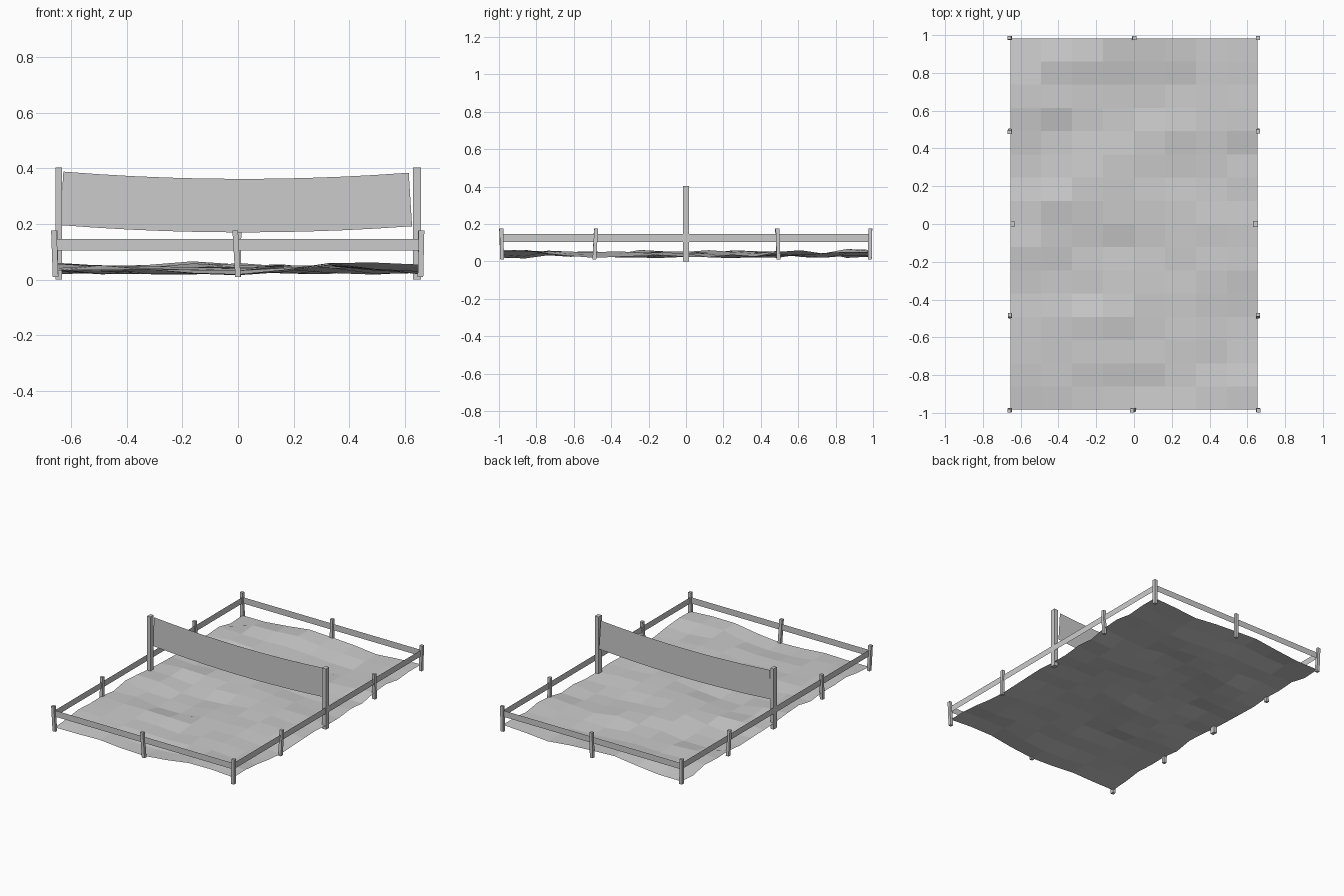
import bpy, random
from math import sin
from mathutils import Vector

if "Cube" in bpy.data.objects:
    bpy.data.objects.remove(bpy.data.objects["Cube"])

random.seed(4)
W, D = 0.655, 0.983


def mesh_object(name, verts, faces):
    me = bpy.data.meshes.new(name)
    me.from_pydata(verts, [], faces)
    me.update()
    ob = bpy.data.objects.new(name, me)
    bpy.context.collection.objects.link(ob)
    return ob


def sheet(name, nx, ny, point):
    """Open quad grid whose points come from point(u, v)."""
    verts = [point(i / nx, j / ny) for j in range(ny + 1) for i in range(nx + 1)]
    r = nx + 1
    faces = [(j * r + i, j * r + i + 1, (j + 1) * r + i + 1, (j + 1) * r + i)
             for j in range(ny) for i in range(nx)]
    return mesh_object(name, verts, faces)


def post(name, bottom, top, sx, sy):
    """Square post that may lean between its two end centres."""
    corners = [(-1, -1), (1, -1), (1, 1), (-1, 1)]
    verts = [Vector(c) + Vector((a * sx / 2, b * sy / 2, 0))
             for c in (bottom, top) for a, b in corners]
    faces = [(3, 2, 1, 0), (4, 5, 6, 7)]
    faces += [(i, (i + 1) % 4, (i + 1) % 4 + 4, i + 4) for i in range(4)]
    return mesh_object(name, verts, faces)


# Uneven sand court
def sand(u, v):
    z = 0.04 + 0.009 * sin(9 * u + 5 * v) + 0.006 * sin(17 * v - 6 * u)
    return ((2 * u - 1) * W, (2 * v - 1) * D, z + random.uniform(-0.012, 0.012))


sheet("sand_ground", 8, 16, sand)

# Leaning fence posts: x, y, lean x, lean y
posts = [(-W, -D, -0.006, -0.006), (W, -D, 0.004, -0.004),
         (-W, D, -0.005, 0.003), (W, D, 0.002, 0.002),
         (0, -D, -0.010, -0.004), (0, D, 0.002, 0.002),
         (-W, -0.49, -0.003, 0.008), (W, -0.49, 0.002, 0.010),
         (-W, 0.495, -0.004, -0.009), (W, 0.495, 0.001, -0.006)]
for k, (x, y, lx, ly) in enumerate(posts):
    post(f"fence_post_{k + 1}", (x, y, 0.01), (x + lx, y + ly, 0.177), 0.02, 0.02)

# Thin fence rails
for name, s in (("front", -1), ("back", 1)):
    sheet(f"{name}_rail", 1, 1,
          lambda u, v: ((2 * u - 1) * W, s * D, 0.105 + 0.041 * v))
for name, s in (("left", -1), ("right", 1)):
    sheet(f"{name}_rail", 1, 1,
          lambda u, v: (s * W, (2 * u - 1) * D, 0.105 + 0.041 * v))

# Net posts
post("left_net_post", (-0.643, 0, 0), (-0.643, 0, 0.402), 0.023, 0.033)
post("right_net_post", (0.643, 0, 0), (0.643, 0, 0.402), 0.028, 0.033)


# Sagging net
def net(u, v):
    sag = 0.024 * (1 - (2 * u - 1) ** 2)
    x = -0.633 + 1.252 * u + (0.006 - 0.012 * v) * (2 * u - 1)
    return (x, 0.018, 0.196 - 0.004 * u + 0.192 * v - sag)


sheet("net", 10, 1, net)
